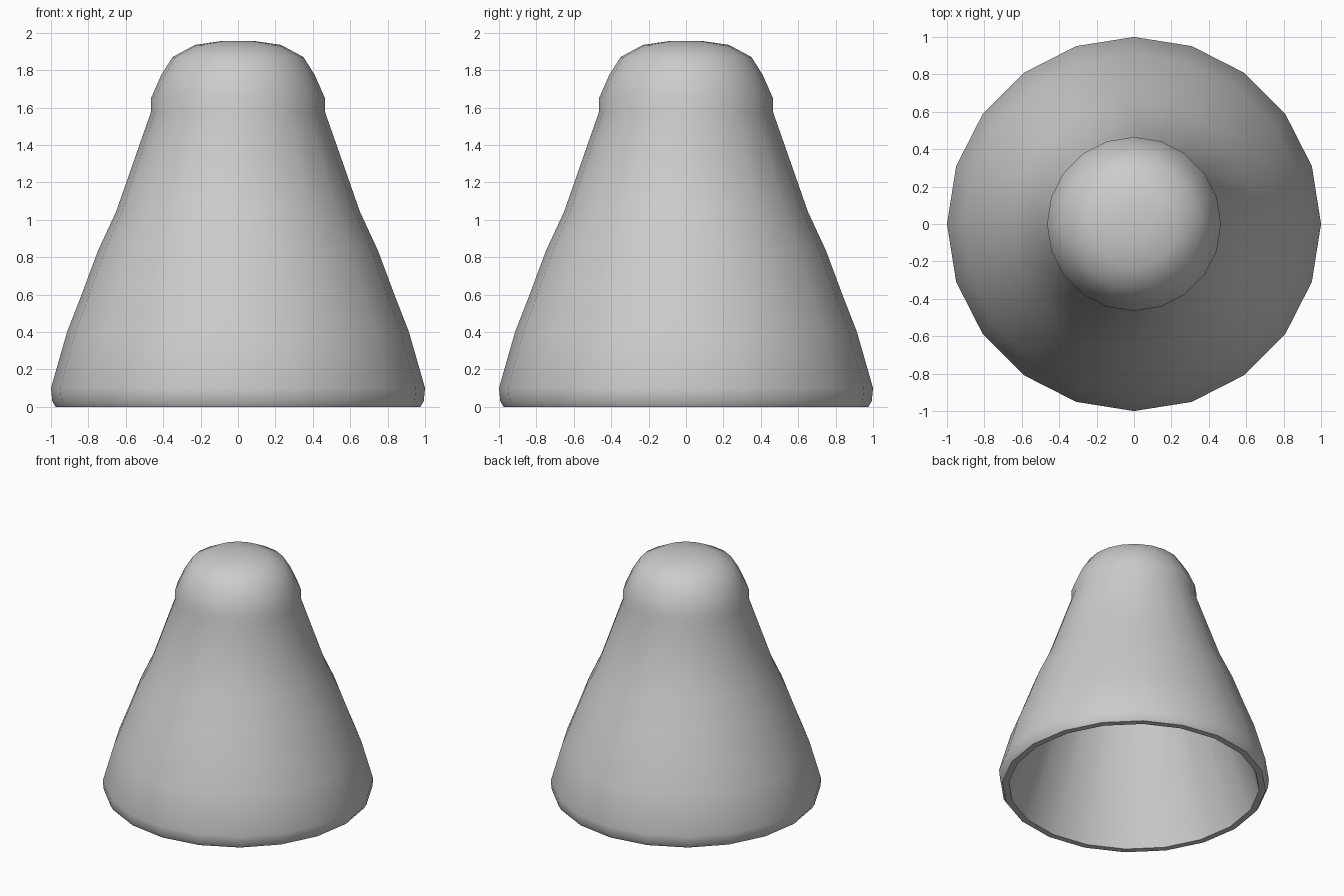
import bpy, bmesh
from math import cos, sin, tau, radians

if "Cube" in bpy.data.objects:
    bpy.data.objects.remove(bpy.data.objects["Cube"])

SIDES = 20

# Outer wall from rim to crown, then the inner wall back down (radius, height)
outer = [(0.975, 0.0), (0.993, 0.03), (1.0, 0.10), (0.914, 0.40), (0.84, 0.59),
         (0.749, 0.834), (0.652, 1.043), (0.465, 1.577), (0.465, 1.65),
         (0.41, 1.775), (0.35, 1.87), (0.23, 1.935), (0.08, 1.957)]
inner = [(0.07, 1.907), (0.21, 1.887), (0.315, 1.83), (0.365, 1.75),
         (0.415, 1.60), (0.927, 0.0)]


def add_ring(bm, r, z):
    return [bm.verts.new((r * cos(tau * i / SIDES), r * sin(tau * i / SIDES), z))
            for i in range(SIDES)]


def bridge(bm, a, b):
    for i in range(SIDES):
        j = (i + 1) % SIDES
        bm.faces.new((a[i], a[j], b[j], b[i]))


bm = bmesh.new()
out_rings = [add_ring(bm, *p) for p in outer]
in_rings = [add_ring(bm, *p) for p in inner]

# Walls
for rings in (out_rings, in_rings):
    for a, b in zip(rings, rings[1:]):
        bridge(bm, a, b)

# Crown, inside crown and flat bottom rim
bm.faces.new(out_rings[-1])
bm.faces.new(in_rings[0])
bridge(bm, in_rings[-1], out_rings[0])
bmesh.ops.recalc_face_normals(bm, faces=bm.faces)

mesh = bpy.data.meshes.new("hollow_cone_cap")
bm.to_mesh(mesh)
bm.free()
cap = bpy.data.objects.new("hollow_cone_cap", mesh)
bpy.context.collection.objects.link(cap)

# Smooth walls with a crisp rim
bpy.context.view_layer.objects.active = cap
cap.select_set(True)
bpy.ops.object.shade_smooth_by_angle(angle=radians(45))
